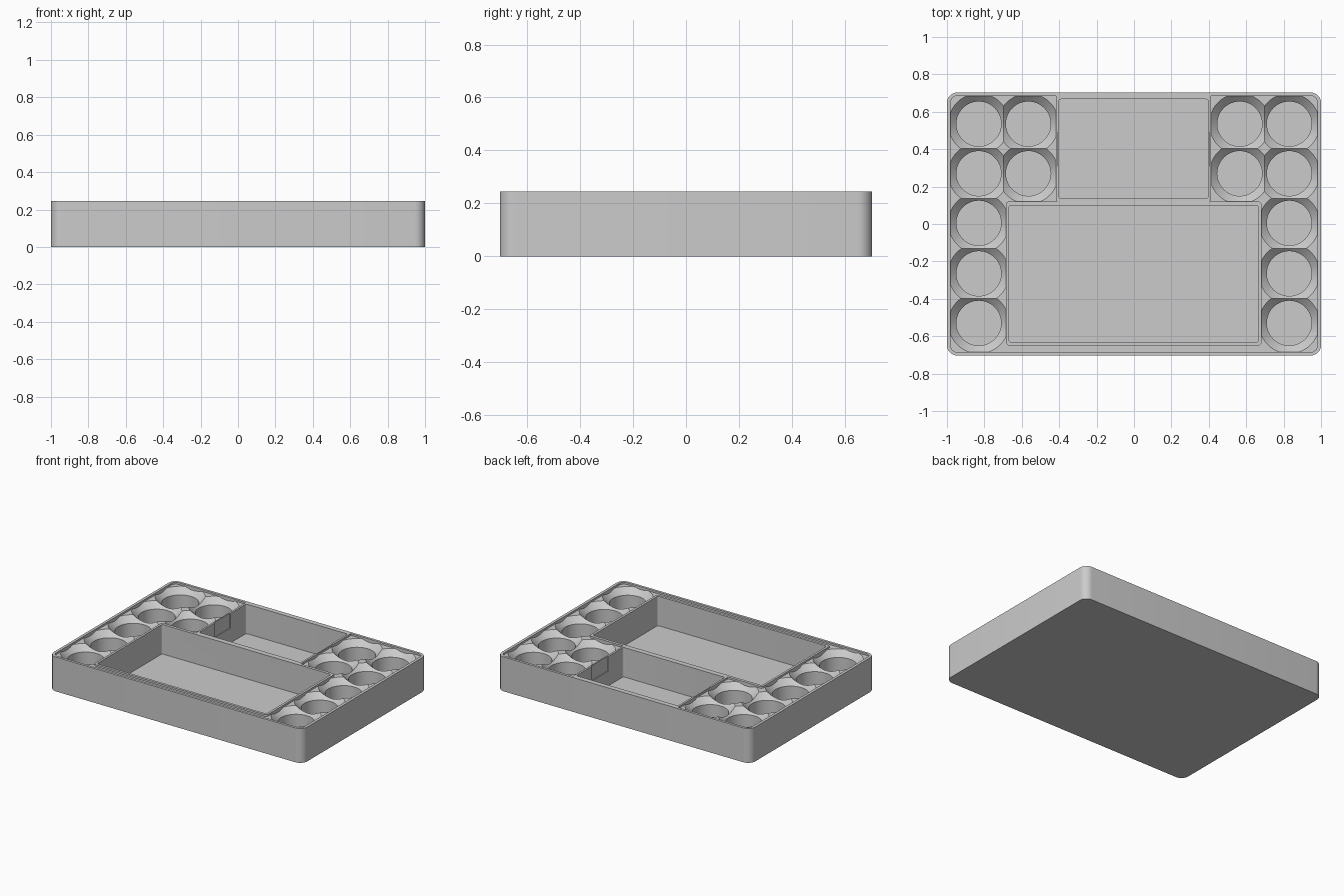
import bpy, bmesh, math

cube = bpy.data.objects.get("Cube")
if cube:
    bpy.data.objects.remove(cube, do_unlink=True)

TOP, LEDGE, FLOOR = 0.245, 0.232, 0.035

grey = bpy.data.materials.new("plain grey")
grey.use_nodes = True
grey.diffuse_color = (0.6, 0.6, 0.6, 1)
grey.node_tree.nodes["Principled BSDF"].inputs["Base Color"].default_value = (0.6, 0.6, 0.6, 1)


def finish(name, bm):
    bmesh.ops.recalc_face_normals(bm, faces=bm.faces)
    mesh = bpy.data.meshes.new(name)
    bm.to_mesh(mesh)
    bm.free()
    mesh.materials.append(grey)
    obj = bpy.data.objects.new(name, mesh)
    bpy.context.collection.objects.link(obj)
    return obj


def rounded_box(name, x0, x1, y0, y1, z0, z1, r, steps=8):
    """Box with rounded vertical edges."""
    bm = bmesh.new()
    corners = [(x1 - r, y1 - r), (x0 + r, y1 - r), (x0 + r, y0 + r), (x1 - r, y0 + r)]
    ring = []
    for q, (cx, cy) in enumerate(corners):
        for i in range(steps + 1):
            a = math.pi / 2 * (q + i / steps)
            ring.append(bm.verts.new((cx + r * math.cos(a), cy + r * math.sin(a), z0)))
    base = bm.faces.new(ring)
    ext = bmesh.ops.extrude_face_region(bm, geom=[base])
    up = [v for v in ext["geom"] if isinstance(v, bmesh.types.BMVert)]
    bmesh.ops.translate(bm, verts=up, vec=(0, 0, z1 - z0))
    return finish(name, bm)


def lathe(name, x, y, profile, sides=48):
    """Closed turned solid from (radius, height) pairs."""
    bm = bmesh.new()
    rings = []
    for r, z in profile:
        rings.append([bm.verts.new((x + r * math.cos(2 * math.pi * i / sides),
                                    y + r * math.sin(2 * math.pi * i / sides), z))
                      for i in range(sides)])
    bm.faces.new(rings[0])
    bm.faces.new(rings[-1])
    for a, b in zip(rings, rings[1:]):
        for i in range(sides):
            j = (i + 1) % sides
            bm.faces.new((a[i], a[j], b[j], b[i]))
    return finish(name, bm)


def combine(target, tool, operation):
    """Apply a boolean and remove the tool."""
    tool.hide_render = True
    mod = target.modifiers.new("boolean", 'BOOLEAN')
    mod.operation, mod.solver, mod.object = operation, 'EXACT', tool
    bpy.context.view_layer.update()
    graph = bpy.context.evaluated_depsgraph_get()
    mesh = bpy.data.meshes.new_from_object(target.evaluated_get(graph))
    target.modifiers.clear()
    target.data = mesh
    bpy.data.objects.remove(tool, do_unlink=True)


# Inner block with flared round wells
core = rounded_box("well_block", -0.99, 0.99, -0.695, 0.695, 0.01, LEDGE, 0.045)
rows = [-0.53, -0.265, 0.005, 0.27, 0.535]
spots = [(0.83, y) for y in rows] + [(0.565, y) for y in rows[3:]]
well = [(0.12, FLOOR), (0.12, 0.19), (0.163, LEDGE), (0.163, 0.3)]
for side in (-1, 1):
    for x, y in spots:
        combine(core, lathe("well_cutter", side * x, y, well), 'DIFFERENCE')

# Outer tray shell with a thin raised rim
tray = rounded_box("tray", -1, 1, -0.703, 0.703, 0, TOP, 0.055)
combine(tray, rounded_box("shell_cutter", -0.98, 0.98, -0.685, 0.685, 0.02, 0.4, 0.035), 'DIFFERENCE')
combine(tray, core, 'UNION')

# Raised lips around the two compartments
combine(tray, rounded_box("large_lip", -0.685, 0.682, -0.65, 0.121, 0.03, TOP, 0.02), 'UNION')
combine(tray, rounded_box("small_lip", -0.417, 0.412, 0.118, 0.694, 0.03, TOP, 0.015), 'UNION')

# Compartments and the shallow finger notches in the small one
combine(tray, rounded_box("large_cutter", -0.669, 0.665, -0.632, 0.1, FLOOR, 0.4, 0.012), 'DIFFERENCE')
combine(tray, rounded_box("small_cutter", -0.403, 0.398, 0.138, 0.667, FLOOR, 0.4, 0.012), 'DIFFERENCE')
combine(tray, rounded_box("notch_cutter", -0.409, 0.404, 0.31, 0.49, 0.14, 0.4, 0.002, 2), 'DIFFERENCE')

for o in bpy.context.selected_objects:
    o.select_set(False)
bpy.context.view_layer.objects.active = tray
tray.select_set(True)
bpy.ops.object.shade_smooth_by_angle(angle=math.radians(30))
